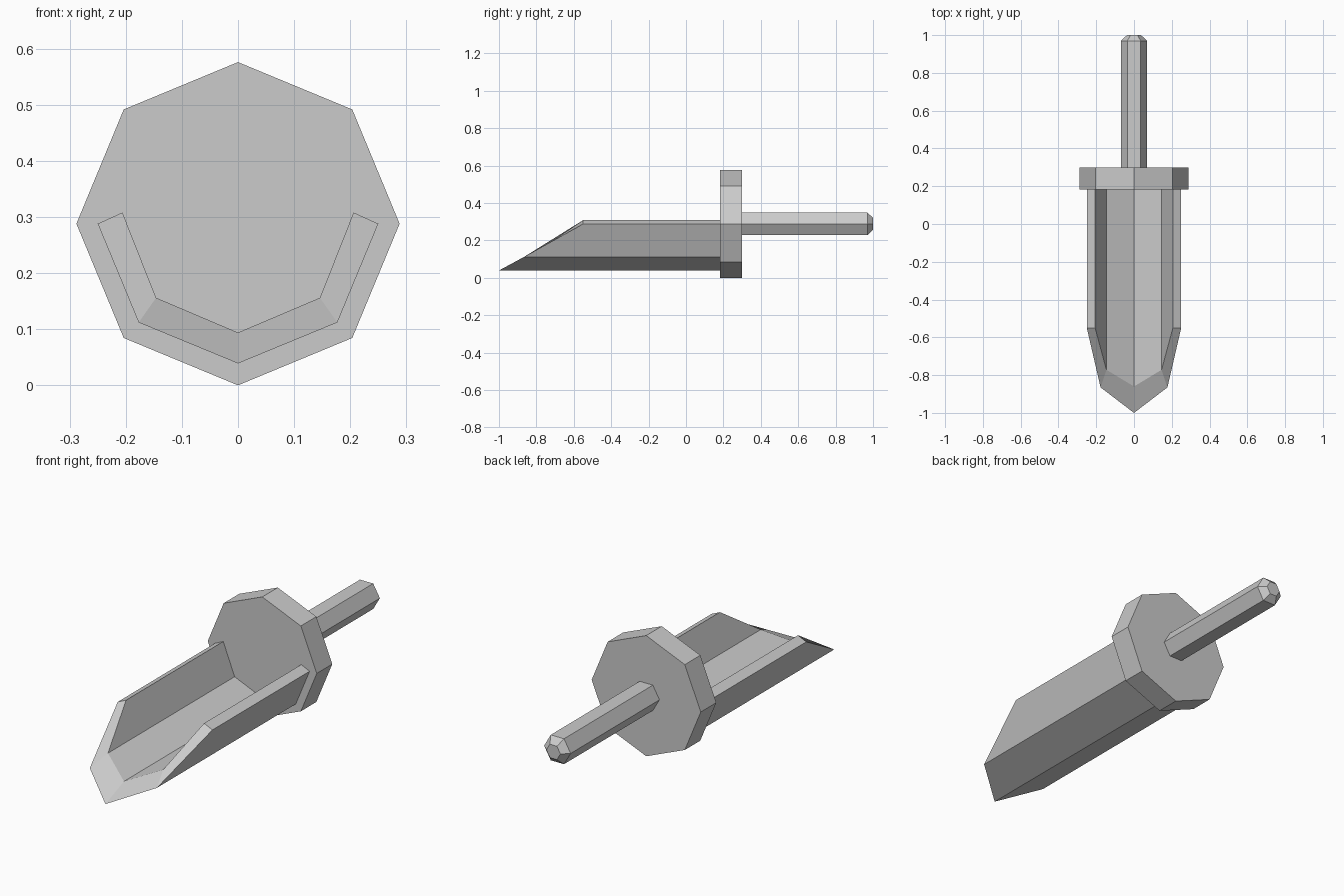
import bpy, bmesh, math

cube = bpy.data.objects.get("Cube")
if cube:
    bpy.data.objects.remove(cube, do_unlink=True)

AXIS_Z = 0.288

grey = bpy.data.materials.new("plain_grey")
grey.use_nodes = True
colour = (0.6, 0.6, 0.6, 1)
grey.diffuse_color = colour
grey.node_tree.nodes["Principled BSDF"].inputs["Base Color"].default_value = colour


def loft(name, rings):
    """Skin closed rings of equal length and cap both ends."""
    bm = bmesh.new()
    loops = [[bm.verts.new(p) for p in ring] for ring in rings]
    n = len(loops[0])
    for a, b in zip(loops, loops[1:]):
        for i in range(n):
            j = (i + 1) % n
            bm.faces.new((a[i], a[j], b[j], b[i]))
    return bm, loops


def finish(name, bm):
    bmesh.ops.recalc_face_normals(bm, faces=bm.faces)
    mesh = bpy.data.meshes.new(name)
    bm.to_mesh(mesh)
    bm.free()
    mesh.materials.append(grey)
    obj = bpy.data.objects.new(name, mesh)
    bpy.context.collection.objects.link(obj)
    return obj


def ring(sides, radius, y):
    steps = [2 * math.pi * i / sides for i in range(sides)]
    return [(radius * math.cos(a), y, AXIS_Z + radius * math.sin(a)) for a in steps]


def turned(name, sides, profile):
    bm, loops = loft(name, [ring(sides, r, y) for r, y in profile])
    bm.faces.new(loops[0])
    bm.faces.new(loops[-1])
    return finish(name, bm)


# Octagonal guard and hexagonal handle with a chamfered end
turned("guard", 8, [(0.288, 0.183), (0.288, 0.3)])
turned("handle", 6, [(0.07, 0.29), (0.07, 0.97), (0.037, 1.0)])

# Scoop blade: half-octagon channel, thick walls, slanted tip
outer = [(0.25, -0.55, AXIS_Z), (0.177, -0.865, 0.112), (0, -1.0, 0.039)]
inner = [(0.206, -0.55, 0.308), (0.146, -0.772, 0.156), (0, -0.86, 0.094)]


def mirrored(half):
    return half + [(-x, y, z) for x, y, z in reversed(half[:-1])]


front = mirrored(outer) + mirrored(inner)[::-1]
back = [(x, 0.19, z) for x, y, z in front]
bm, (tip, root) = loft("scoop_blade", [front, back])
count = len(front)
for loop in (tip, root):
    for i in range(count // 2 - 1):
        bm.faces.new((loop[i], loop[i + 1], loop[count - 2 - i], loop[count - 1 - i]))
finish("scoop_blade", bm)
